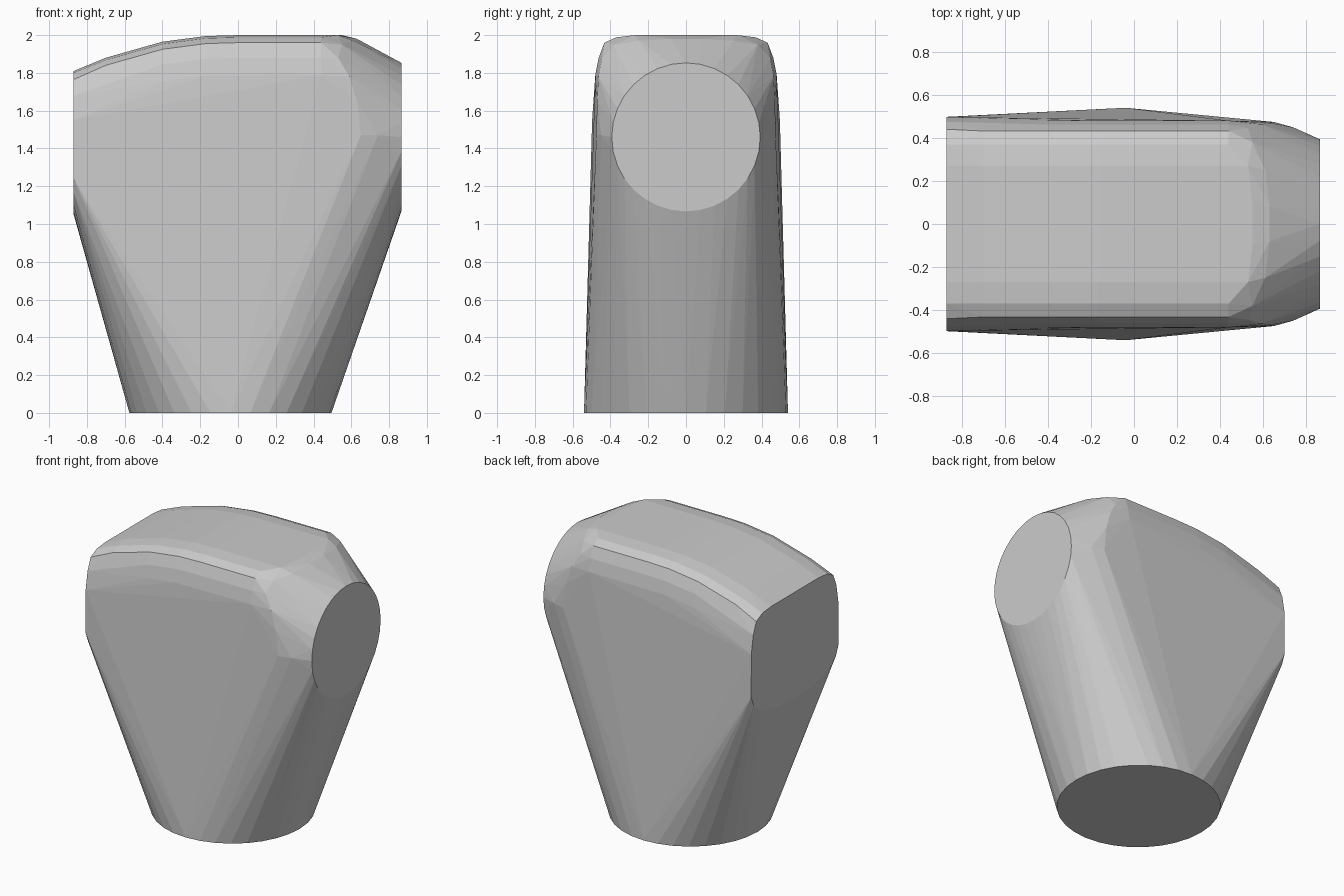
import bpy, bmesh
from math import cos, sin, tau

if "Cube" in bpy.data.objects:
    bpy.data.objects.remove(bpy.data.objects["Cube"])

bm = bmesh.new()


def add(x, y, z):
    for s in (-1, 1) if y else (1,):
        bm.verts.new((x, s * y, z))


def half_ring(n):
    return [(cos(tau * i / n), sin(tau * i / n)) for i in range(n)]


# Round base opening
for c, s in half_ring(32):
    bm.verts.new((-0.04 + 0.535 * c, 0.54 * s, 0))

# Round right end with a bevelled rim
for c, s in half_ring(32):
    bm.verts.new((0.865, 0.393 * c, 1.46 + 0.393 * s))
for x, y in ((0.65, 0.474), (0.74, 0.449)):
    add(x, y, 1.47)

# Flat left end: rounded top corners, curved lower edge
for y, z in ((0.27, 1.81), (0.37, 1.80), (0.44, 1.765), (0.475, 1.68),
             (0.497, 1.55), (0.498, 1.24), (0.47, 1.17), (0.38, 1.10),
             (0.22, 1.06), (0, 1.05)):
    add(-0.87, y, z)

# Gently arched top with rounded shoulders
shoulder = ((0.27, 0), (0.37, -0.012), (0.432, -0.04), (0.462, -0.12), (0.48, -0.21))
for x, z in ((-0.7, 1.88), (-0.4, 1.965), (-0.17, 1.995), (0, 2), (0.44, 2)):
    for y, dz in shoulder:
        add(x, y, z + dz)

# Rounded right edge of the top
for x, y, z in ((0.53, 0.27, 2), (0.55, 0.1, 2), (0.63, 0.08, 1.98),
                (0.61, 0.25, 1.97), (0.55, 0.38, 1.95), (0.53, 0.445, 1.88),
                (0.59, 0.463, 1.78), (0.63, 0.47, 1.65)):
    add(x, y, z)

# Wrap all profiles in one convex skin
hull = bmesh.ops.convex_hull(bm, input=bm.verts[:])
loose = [v for v in bm.verts if not v.link_faces]
bmesh.ops.delete(bm, geom=loose, context='VERTS')
bmesh.ops.dissolve_limit(bm, angle_limit=0.01, verts=bm.verts[:], edges=bm.edges[:])
bmesh.ops.recalc_face_normals(bm, faces=bm.faces[:])
mesh = bpy.data.meshes.new("tapered_body")
bm.to_mesh(mesh)
bm.free()
body = bpy.data.objects.new("tapered_body", mesh)
bpy.context.collection.objects.link(body)
